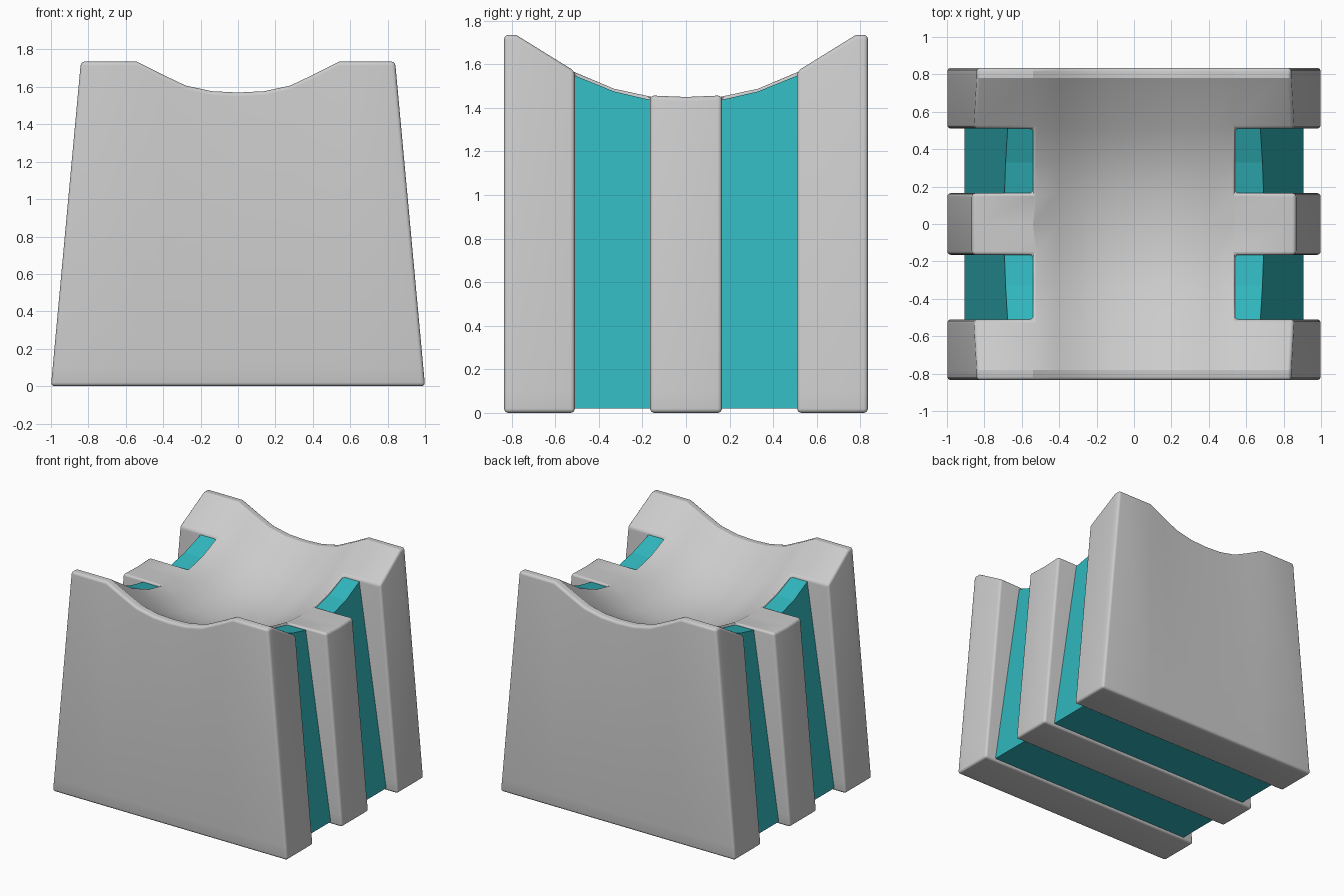
import bpy, bmesh, math

if "Cube" in bpy.data.objects:
    bpy.data.objects.remove(bpy.data.objects["Cube"])

RIB, MID, OUT = 0.51, 0.165, 0.835      # rib edges along y
RIM = 0.54                              # half width of the scoop

# Saddle surface: ridge height along y, minus the scoop depth across x
ridge = {0: 1.45, MID: 1.457, 0.33: 1.495, RIB: 1.568, 0.78: 1.735, OUT: 1.735}
scoop = {0: 0.165, 0.14: 0.158, 0.28: 0.128, 0.41: 0.066, RIM: 0.0, 1: 0.0}


def mirrored(values):
    return sorted({s * v for v in values for s in (-1, 1)})


def cell_solid(name, ys, z0, drop, half, taper, solid):
    """Solid built from grid cells; only the outer faces are kept."""
    xs, bm, verts = mirrored(scoop), bmesh.new(), {}
    size = (len(xs) - 1, len(ys) - 1, 2)

    def vert(p):
        if p not in verts:
            x, y = xs[p[0]], ys[p[1]]
            top = ridge[abs(y)] - scoop[abs(x)] - drop
            z = (z0, 0.1, top)[p[2]]
            if abs(x) == 1:
                x *= half - taper * z
            verts[p] = bm.verts.new((x, y, z))
        return verts[p]

    def filled(c):
        if any(v < 0 or v >= n for v, n in zip(c, size)):
            return False
        x = abs(xs[c[0]] + xs[c[0] + 1]) / 2
        y = abs(ys[c[1]] + ys[c[1] + 1]) / 2
        return solid(x, y, c[2])

    for i in range(size[0]):
        for j in range(size[1]):
            for k in range(2):
                if not filled((i, j, k)):
                    continue
                for axis in range(3):
                    for side in (0, 1):
                        n = [i, j, k]
                        n[axis] += 2 * side - 1
                        if filled(n):
                            continue
                        loop = []
                        for a, b in ((0, 0), (1, 0), (1, 1), (0, 1)):
                            p = [i, j, k]
                            p[axis] += side
                            p[(axis + 1) % 3] += a
                            p[(axis + 2) % 3] += b
                            loop.append(vert(tuple(p)))
                        bm.faces.new(loop if side else loop[::-1])
    bmesh.ops.recalc_face_normals(bm, faces=bm.faces)
    mesh = bpy.data.meshes.new(name)
    bm.to_mesh(mesh)
    bm.free()
    ob = bpy.data.objects.new(name, mesh)
    bpy.context.collection.objects.link(ob)
    return ob


# Grey body: three ribs joined by a core under the scooped seat
body = cell_solid("ribbed_seat_body", mirrored(ridge), 0.0, 0.0, 1.0, 0.0922,
                  lambda x, y, k: y < MID or y > RIB or (x < RIM and k == 1))
bpy.context.view_layer.objects.active = body
body.select_set(True)
bevel = body.modifiers.new("soft_edges", 'BEVEL')
bevel.width = 0.02
bevel.segments = 4
bevel.limit_method = 'ANGLE'
bevel.angle_limit = math.radians(40)
bpy.ops.object.modifier_apply(modifier=bevel.name)
bpy.ops.object.shade_smooth_by_angle(angle=math.radians(25))

# Teal inlays wrapping the core between the ribs
teal = bpy.data.materials.new("teal")
teal.diffuse_color = (0.03, 0.47, 0.51, 1)
teal.use_nodes = True
teal.node_tree.nodes["Principled BSDF"].inputs["Base Color"].default_value = teal.diffuse_color
for label, s in (("front", -1), ("back", 1)):
    inlay = cell_solid(label + "_inlay", sorted(s * y for y in (MID, 0.33, RIB)),
                       0.02, 0.02, 0.908, 0.15,
                       lambda x, y, k: k == 0 or x > RIM)
    inlay.data.materials.append(teal)
